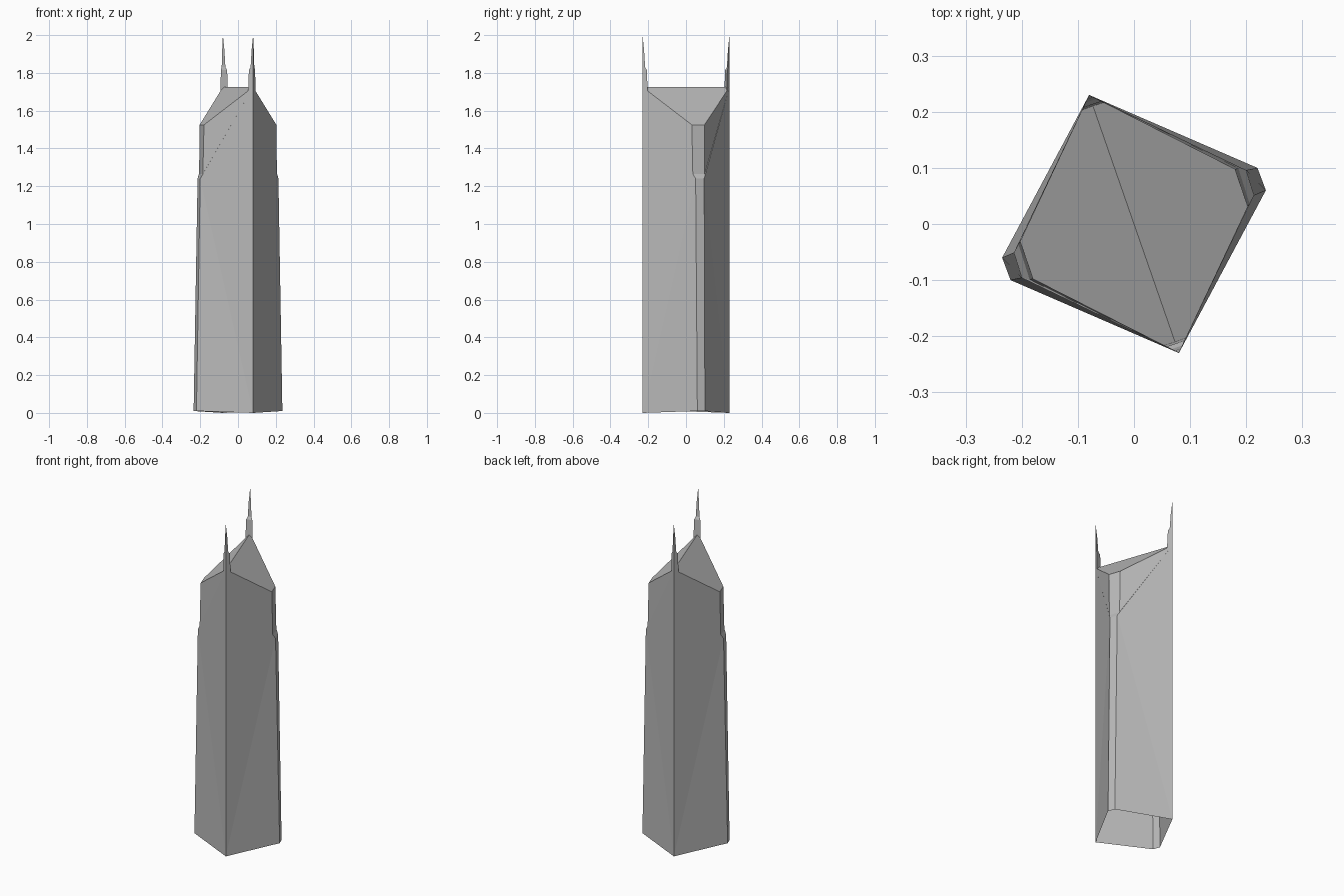
import bpy
import bmesh
from mathutils import Vector

cube = bpy.data.objects.get("Cube")
if cube:
    bpy.data.objects.remove(cube, do_unlink=True)

grey = bpy.data.materials.new("light_grey")
grey.use_nodes = True
colour = (0.5, 0.5, 0.5, 1)
grey.diffuse_color = colour
grey.node_tree.nodes["Principled BSDF"].inputs["Base Color"].default_value = colour


def finish(bm, name):
    mesh = bpy.data.meshes.new(name)
    bm.to_mesh(mesh)
    bm.free()
    mesh.materials.append(grey)
    obj = bpy.data.objects.new(name, mesh)
    bpy.context.collection.objects.link(obj)
    return obj


def turned(p, side):
    """Half turn about the vertical axis when side is -1."""
    return Vector((p[0] * side, p[1] * side, p[2]))


# Sharp corner position, and the two edges of the cut corner from base to eaves
CORNER = (0.08, -0.23)
EAVES, RIDGE = 1.525, 1.725
NEAR = [(0.235, 0.06, 0.01), (0.214, 0.051, 1.24), (0.206, 0.036, 1.265), (0.203, 0.031, EAVES)]
FAR = [(0.22, 0.10, 0.01), (0.20, 0.096, 1.24), (0.186, 0.099, 1.265), (0.18, 0.098, EAVES)]


# Tower body: hollow shell, open below, with a ridge between the sharp corners
bm = bmesh.new()
cols = {}
for side in (1, -1):
    cols[side] = {
        "sharp": [bm.verts.new(turned((*CORNER, z), side)) for z in (0, RIDGE)],
        "near": [bm.verts.new(turned(p, side)) for p in NEAR],
        "far": [bm.verts.new(turned(p, side)) for p in FAR],
    }


def wall(sharp, chain):
    """Fan a tall wall between a straight corner and a stepped edge."""
    low, high = sharp
    bm.faces.new((low, chain[0], chain[1]))
    bm.faces.new((low, chain[1], high))
    for a, b in zip(chain[1:], chain[2:]):
        bm.faces.new((high, a, b))


for side in (1, -1):
    c, other = cols[side], cols[-side]
    wall(c["sharp"], c["near"])
    wall(other["sharp"], c["far"])
    for i in range(len(NEAR) - 1):
        bm.faces.new((c["near"][i], c["far"][i], c["far"][i + 1], c["near"][i + 1]))
    # Roof slope
    bm.faces.new((c["sharp"][1], c["near"][-1], c["far"][-1], other["sharp"][1]))
bmesh.ops.recalc_face_normals(bm, faces=bm.faces)
finish(bm, "tower_body")


# Corner spires: stepped three-sided needles that continue the sharp corners
SECTIONS = [(1.70, 0.030), (1.815, 0.025), (1.83, 0.015), (1.92, 0.009)]
corner = Vector((*CORNER, 0))
along_near = (Vector((*NEAR[-1][:2], 0)) - corner).normalized()
along_far = (Vector((-FAR[-1][0], -FAR[-1][1], 0)) - corner).normalized()

for side, name in ((1, "front_spire"), (-1, "back_spire")):
    bm = bmesh.new()
    rings = []
    for z, width in SECTIONS:
        base = corner + Vector((0, 0, z))
        points = (base, base + along_near * width, base + along_far * width)
        rings.append([bm.verts.new(turned(p, side)) for p in points])
    tip = bm.verts.new(turned((*CORNER, 2), side))
    for i in range(3):
        j = (i + 1) % 3
        for lower, upper in zip(rings, rings[1:]):
            bm.faces.new((lower[i], lower[j], upper[j], upper[i]))
        bm.faces.new((rings[-1][i], rings[-1][j], tip))
    bm.faces.new(rings[0][::-1])
    bmesh.ops.recalc_face_normals(bm, faces=bm.faces)
    finish(bm, name)
